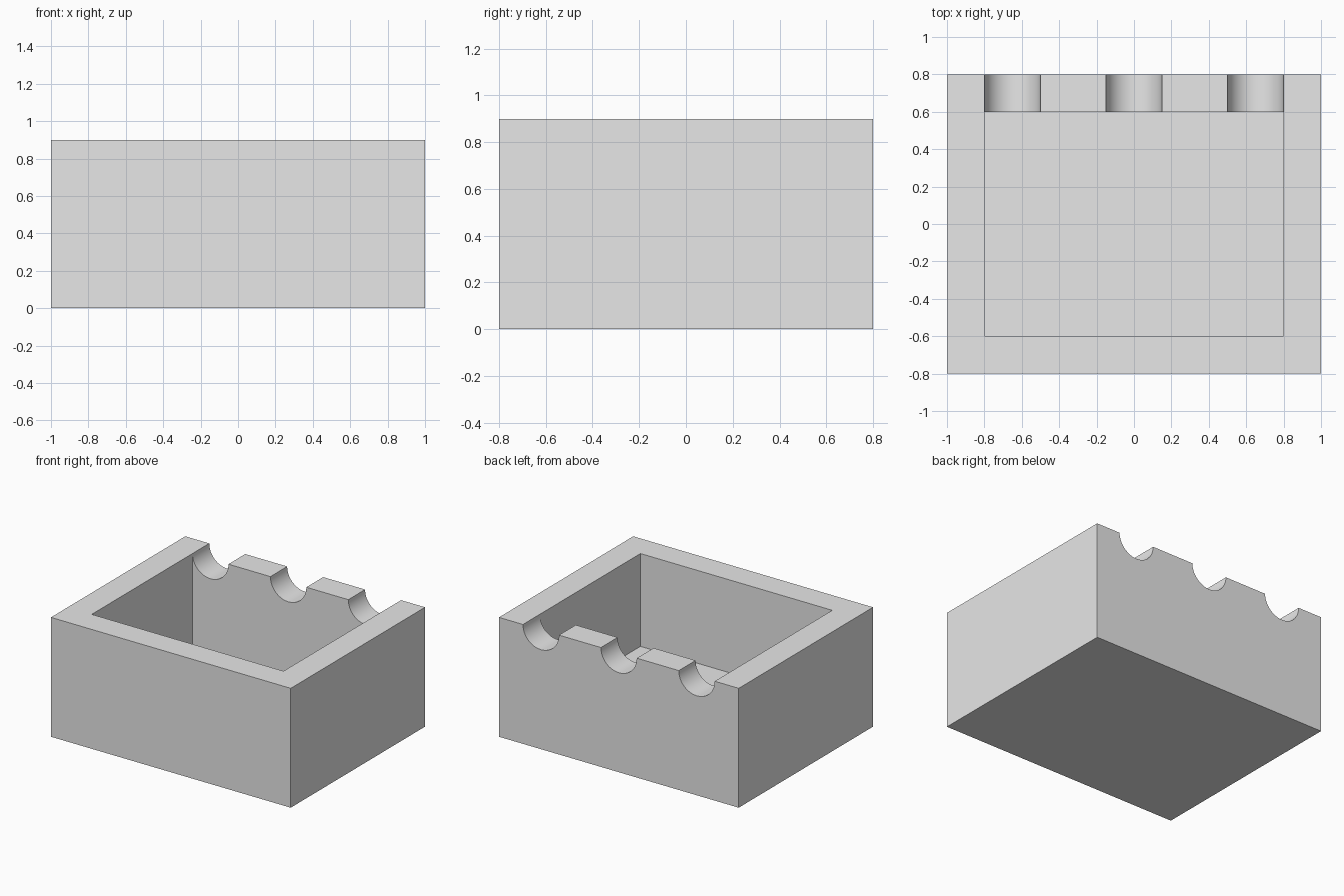
import bpy, bmesh, math

cube = bpy.data.objects.get("Cube")
if cube:
    bpy.data.objects.remove(cube)

HALF_X, HALF_Y, HEIGHT = 1.0, 0.8, 0.9
WALL, FLOOR = 0.2, 0.2
IN_X, IN_Y = HALF_X - WALL, HALF_Y - WALL
RADIUS, SEGMENTS = 0.15, 24
NOTCHES = (-0.65, 0.0, 0.65)

# Single grey material
grey = bpy.data.materials.new("plain grey")
grey.use_nodes = True
colour = (0.8, 0.8, 0.8, 1.0)
grey.diffuse_color = colour
grey.node_tree.nodes["Principled BSDF"].inputs["Base Color"].default_value = colour

bm = bmesh.new()


def ring(hx, hy, z):
    """Four corners: front left, front right, back right, back left."""
    return [bm.verts.new((sx * hx, sy * hy, z))
            for sx, sy in ((-1, -1), (1, -1), (1, 1), (-1, 1))]


# Top profile of the back wall: three half-round notches
profile = []
for cx in NOTCHES:
    for i in range(SEGMENTS + 1):
        a = math.pi * (1 + i / SEGMENTS)
        profile.append((cx + RADIUS * math.cos(a), HEIGHT + RADIUS * math.sin(a)))
outer = [bm.verts.new((x, HALF_Y, z)) for x, z in profile]
inner = [bm.verts.new((x, IN_Y, z)) for x, z in profile]

bottom = ring(HALF_X, HALF_Y, 0)
top = ring(HALF_X, HALF_Y, HEIGHT)
floor = ring(IN_X, IN_Y, FLOOR)
rim = [bm.verts.new((s * IN_X, -IN_Y, HEIGHT)) for s in (-1, 1)]
rim += [inner[-1], inner[0]]

# Base, cavity floor, and plain walls outside and inside
bm.faces.new(bottom)
bm.faces.new(floor)
for low, high in ((bottom, top), (floor, rim)):
    for i, j in ((0, 1), (1, 2), (3, 0)):
        bm.faces.new((low[i], low[j], high[j], high[i]))

# Notched back wall and its top strip
bm.faces.new([top[3], *outer, top[2], bottom[2], bottom[3]])
bm.faces.new([*inner, floor[2], floor[3]])
for i in range(len(profile) - 1):
    bm.faces.new((outer[i], outer[i + 1], inner[i + 1], inner[i]))

# Flat rim on the front and sides
bm.faces.new((top[0], top[1], rim[1], rim[0]))
bm.faces.new((top[0], rim[0], inner[0], outer[0], top[3]))
bm.faces.new((top[1], rim[1], inner[-1], outer[-1], top[2]))

bmesh.ops.recalc_face_normals(bm, faces=bm.faces)
mesh = bpy.data.meshes.new("notched_tray")
bm.to_mesh(mesh)
bm.free()
mesh.materials.append(grey)

tray = bpy.data.objects.new("notched_tray", mesh)
bpy.context.collection.objects.link(tray)
bpy.ops.object.select_all(action='DESELECT')
tray.select_set(True)
bpy.context.view_layer.objects.active = tray
bpy.ops.object.shade_smooth_by_angle(angle=math.radians(30))
